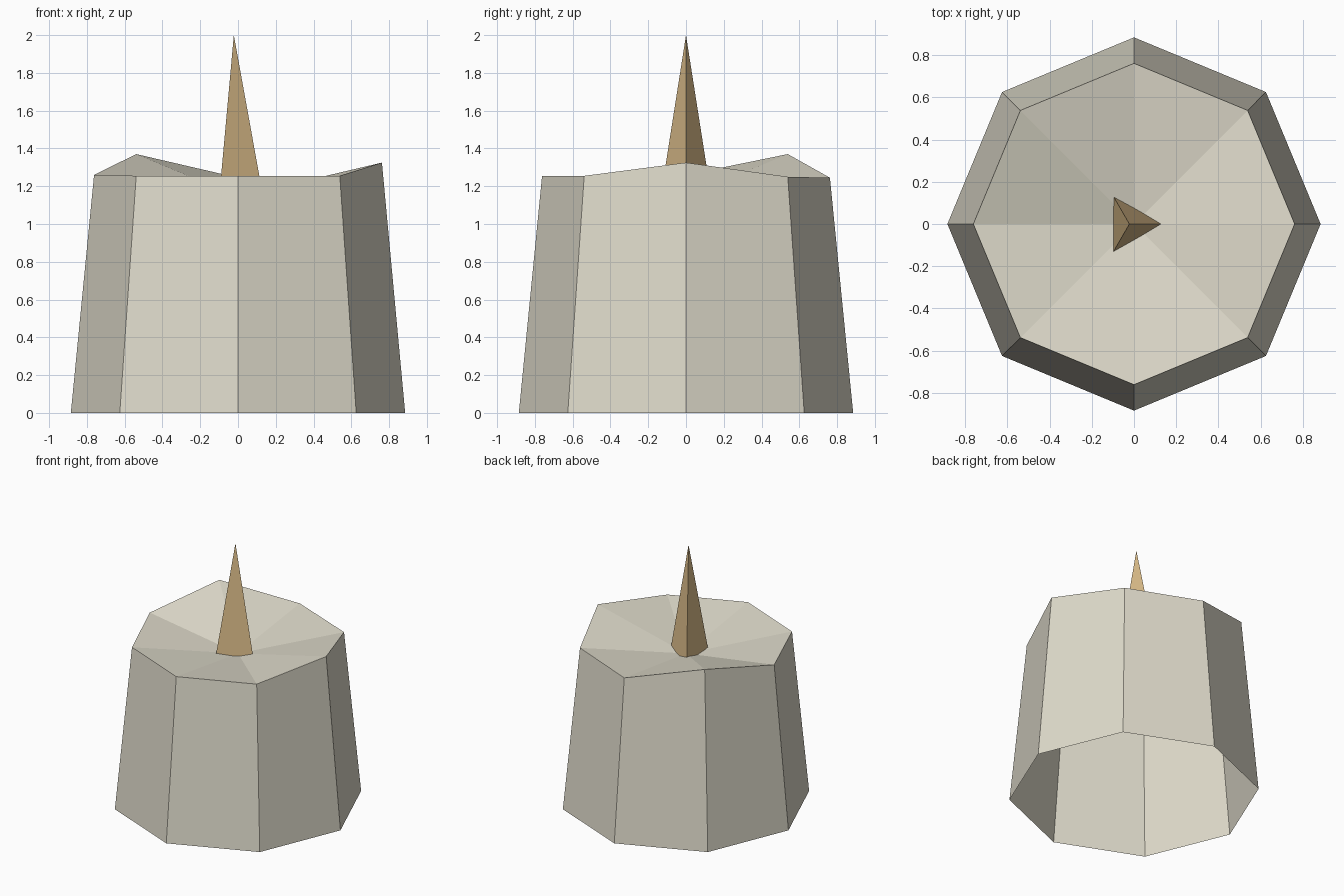
import bpy, bmesh, math

if "Cube" in bpy.data.objects:
    bpy.data.objects.remove(bpy.data.objects["Cube"])


def material(name, rgb):
    m = bpy.data.materials.new(name)
    m.diffuse_color = (*rgb, 1)
    m.use_nodes = True
    m.node_tree.nodes["Principled BSDF"].inputs["Base Color"].default_value = m.diffuse_color
    return m


def add_object(name, bm, mat):
    me = bpy.data.meshes.new(name)
    bm.to_mesh(me)
    bm.free()
    me.materials.append(mat)
    ob = bpy.data.objects.new(name, me)
    bpy.context.collection.objects.link(ob)


wax = material("pale wax", (0.74, 0.71, 0.60))
tan = material("tan wick", (0.70, 0.50, 0.25))

# Candle body: open-bottomed tapered octagon, uneven rim, sunken top
rim_heights = [1.325, 1.25, 1.245, 1.37, 1.26, 1.255, 1.255, 1.255]
bm = bmesh.new()
bottom, rim = [], []
for i, z in enumerate(rim_heights):
    c, s = math.cos(i * math.pi / 4), math.sin(i * math.pi / 4)
    bottom.append(bm.verts.new((0.885 * c, 0.885 * s, 0)))
    rim.append(bm.verts.new((0.762 * c, 0.762 * s, z)))
centre = bm.verts.new((0, 0, 1.145))
for i in range(8):
    j = (i + 1) % 8
    bm.faces.new((bottom[i], bottom[j], rim[j], rim[i]))
    bm.faces.new((rim[i], rim[j], centre))
add_object("candle_body", bm, wax)

# Wick: three-sided spike set into the top
bm = bmesh.new()
tip = bm.verts.new((-0.022, 0, 2))
base = []
for i in range(3):
    a = i * math.tau / 3
    base.append(bm.verts.new((-0.022 + 0.163 * math.cos(a), 0.163 * math.sin(a), 1.1)))
for i in range(3):
    bm.faces.new((base[i], base[(i + 1) % 3], tip))
bm.faces.new(base[::-1])
add_object("wick", bm, tan)
